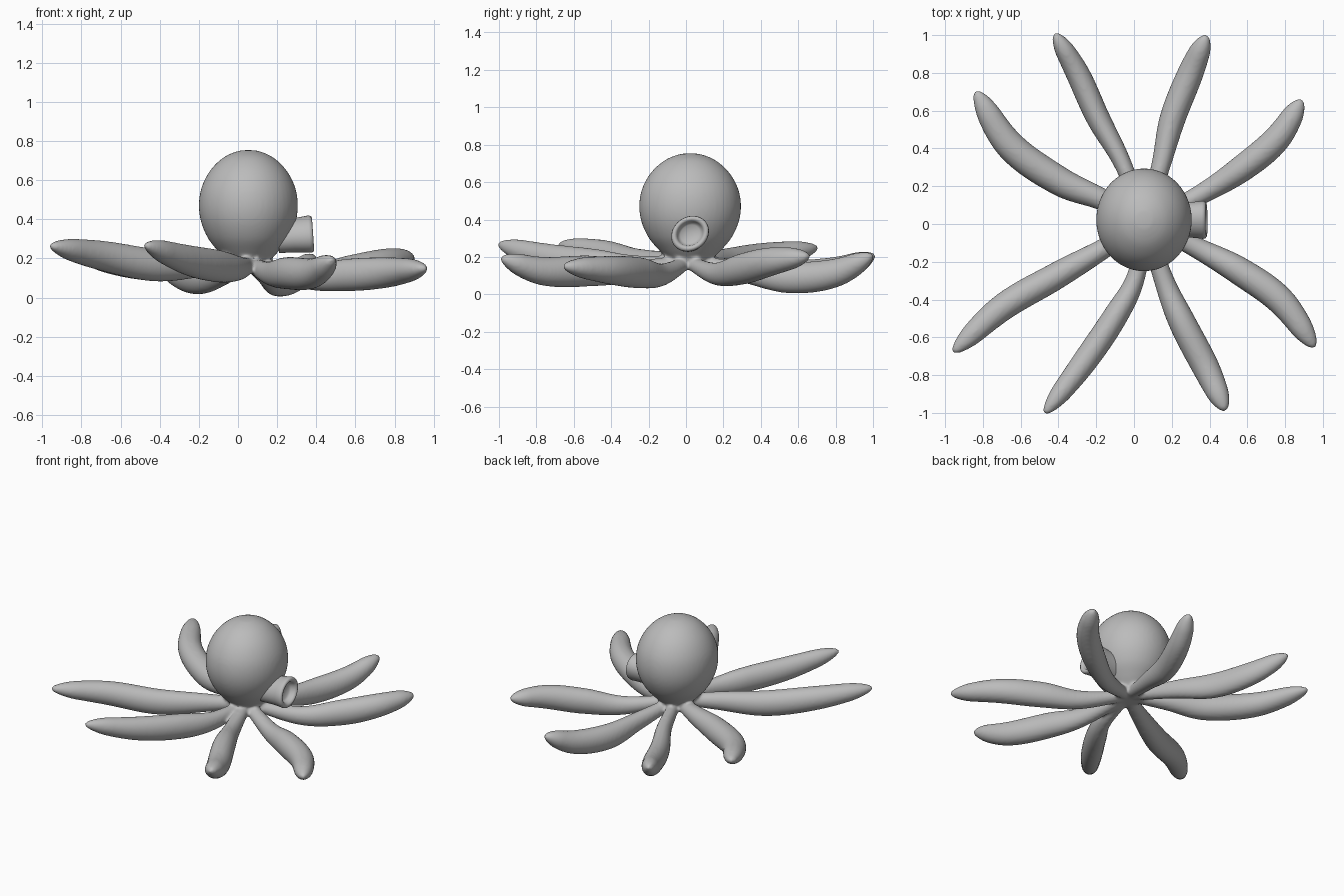
import bpy
import bmesh
import math
from mathutils import Vector, Matrix

cube = bpy.data.objects.get("Cube")
if cube:
    bpy.data.objects.remove(cube, do_unlink=True)

# Single clay grey for the whole animal
grey = bpy.data.materials.new("clay_grey")
grey.use_nodes = True
colour = (0.5, 0.5, 0.5, 1)
grey.diffuse_color = colour
grey.node_tree.nodes["Principled BSDF"].inputs["Base Color"].default_value = colour

UP = Vector((0, 0, 1))


def ellipse(centre, side, rise, width, height, sides=24):
    """Ring of points around a centre, spanned by two directions."""
    ring = []
    for i in range(sides):
        angle = math.tau * i / sides
        ring.append(centre + side * width * math.cos(angle) + rise * height * math.sin(angle))
    return ring


def loft(bm, rings):
    """Skin a row of rings into a closed tube."""
    loops = [[bm.verts.new(point) for point in ring] for ring in rings]
    for low, high in zip(loops, loops[1:]):
        for i in range(len(low)):
            j = (i + 1) % len(low)
            bm.faces.new((low[i], low[j], high[j], high[i]))
    bm.faces.new(loops[0][::-1])
    bm.faces.new(loops[-1])


def spline(values, t):
    """Smooth interpolation through evenly spaced values, t from 0 to 1."""
    last = len(values) - 1
    i = min(int(t * last), last - 1)
    u = t * last - i
    b, c = values[i], values[i + 1]
    a = values[i - 1] if i > 0 else b * 2 - c
    d = values[i + 2] if i + 2 <= last else c * 2 - b
    return (b * 2 + (c - a) * u + (a * 2 - b * 5 + c * 4 - d) * u ** 2
            + (b * 3 - a - c * 3 + d) * u ** 3) * 0.5


def add_object(name, bm):
    bmesh.ops.recalc_face_normals(bm, faces=bm.faces)
    mesh = bpy.data.meshes.new(name)
    bm.to_mesh(mesh)
    bm.free()
    mesh.materials.append(grey)
    obj = bpy.data.objects.new(name, mesh)
    bpy.context.collection.objects.link(obj)
    return obj


def select_only(obj):
    bpy.ops.object.select_all(action="DESELECT")
    obj.select_set(True)
    bpy.context.view_layer.objects.active = obj


def add_head(bm):
    """Egg-shaped mantle, narrowing to the hub where the arms meet."""
    profile = [(0.135, 0.05), (0.15, 0.09), (0.19, 0.12), (0.235, 0.165), (0.3, 0.22),
               (0.38, 0.258), (0.46, 0.272), (0.54, 0.264), (0.61, 0.236), (0.67, 0.192),
               (0.72, 0.13), (0.748, 0.06), (0.754, 0.01)]
    stations = [Vector(station) for station in profile]
    rings = []
    for k in range(61):
        z, radius = spline(stations, k / 60)
        centre = Vector((0.053, 0.022, z))
        rings.append(ellipse(centre, Vector((1, 0, 0)), Vector((0, 1, 0)),
                             radius * 0.93, radius, 48))
    loft(bm, rings)


def add_arm(bm, path, breadth):
    """Paddle-like arm: thin at the hub, deep in the middle, rounded at the tip."""
    hub = Vector((0.06, 0.01, 0.175))
    points = [hub] + [Vector(p) for p in path]
    widths = [0.032, 0.045, 0.06, 0.06, 0.04]
    heights = [0.03, 0.06, 0.083, 0.076, 0.042]
    steps = 48
    rings = []
    for k in range(steps + 1):
        t = 1 - (1 - k / steps) ** 1.5
        centre = spline(points, t)
        ahead = spline(points, min(t + 0.01, 1)) - spline(points, max(t - 0.01, 0))
        side = ahead.cross(UP).normalized()
        rise = side.cross(ahead).normalized()
        tip = math.sqrt(max(1 - (max(t - 0.88, 0) / 0.12) ** 2, 0.004))
        rings.append(ellipse(centre, side, rise, spline(widths, t) * breadth * tip,
                             spline(heights, t) * tip))
    loft(bm, rings)


# Arm centre lines from the hub outwards, with a breadth for each
arms = [
    ([(-0.06, 0.32, 0.13), (-0.19, 0.56, 0.1), (-0.3, 0.8, 0.125), (-0.42, 1.01, 0.21)], 1.05),
    ([(0.145, 0.32, 0.12), (0.205, 0.56, 0.088), (0.3, 0.8, 0.115), (0.385, 1, 0.21)], 1.15),
    ([(0.36, 0.16, 0.11), (0.58, 0.3, 0.135), (0.76, 0.455, 0.175), (0.89, 0.66, 0.205)], 1.2),
    ([(-0.17, 0.13, 0.17), (-0.4, 0.23, 0.165), (-0.66, 0.42, 0.2), (-0.84, 0.705, 0.25)], 1.3),
    ([(-0.16, -0.13, 0.17), (-0.42, -0.28, 0.165), (-0.7, -0.445, 0.215), (-0.96, -0.68, 0.265)], 1.2),
    ([(0.01, -0.28, 0.15), (-0.1, -0.49, 0.16), (-0.27, -0.74, 0.195), (-0.475, -1.005, 0.27)], 1.1),
    ([(0.16, -0.3, 0.125), (0.255, -0.52, 0.125), (0.385, -0.77, 0.125), (0.485, -0.99, 0.195)], 1.2),
    ([(0.34, -0.13, 0.105), (0.56, -0.25, 0.115), (0.78, -0.41, 0.13), (0.96, -0.655, 0.15)], 1.25),
]

# Head and arms fused into one soft skin
bm = bmesh.new()
add_head(bm)
for path, breadth in arms:
    add_arm(bm, path, breadth)
body = add_object("body_with_arms", bm)
fuse = body.modifiers.new("Fuse", "REMESH")
fuse.mode = "VOXEL"
fuse.voxel_size = 0.01
fuse.use_smooth_shade = True
soften = body.modifiers.new("Soften", "SMOOTH")
soften.factor = 0.5
soften.iterations = 8
select_only(body)
bpy.ops.object.convert(target="MESH")
bpy.ops.object.shade_smooth()

# Siphon: short oval funnel with a rounded lip and a shallow bore
bm = bmesh.new()
funnel = [(-0.1, 0.088), (-0.02, 0.09), (0.03, 0.094), (0.06, 0.098), (0.074, 0.095),
          (0.08, 0.085), (0.077, 0.074), (0.066, 0.067), (0.045, 0.062), (0.035, 0.05),
          (0.03, 0.01)]
loft(bm, [ellipse(Vector((x, 0, 0)), Vector((0, 1, 0)), UP, r * 1.08, r * 0.92, 40)
          for x, r in funnel])
place = (Matrix.Translation((0.304, 0.022, 0.32))
         @ Matrix.Rotation(math.radians(-4), 4, "Y")
         @ Matrix.Rotation(math.radians(35), 4, "X"))
bm.transform(place)
siphon = add_object("siphon", bm)
select_only(siphon)
bpy.ops.object.shade_smooth_by_angle(angle=math.radians(60))
